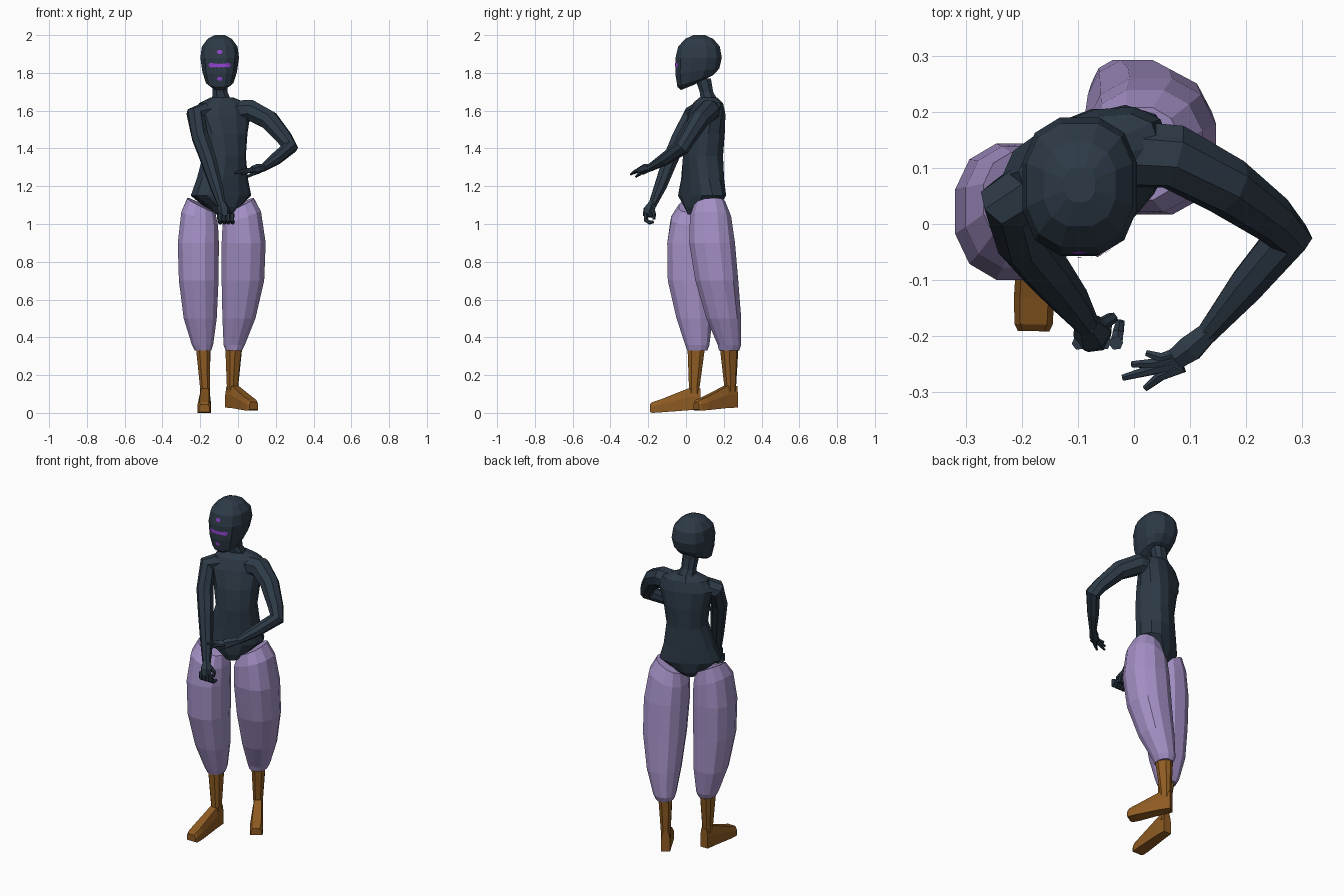
import bpy, bmesh, math
from mathutils import Vector
from mathutils.bvhtree import BVHTree


def material(name, rgb):
    m = bpy.data.materials.new(name)
    m.diffuse_color = (*rgb, 1)
    return m


SLATE = material("dark slate", (0.026, 0.042, 0.062))
LILAC = material("dusty lilac", (0.37, 0.28, 0.56))
BROWN = material("boot brown", (0.27, 0.105, 0.016))
VIOLET = material("bright violet", (0.30, 0.055, 0.64))


def finish(name, bm, mat):
    bmesh.ops.recalc_face_normals(bm, faces=bm.faces)
    me = bpy.data.meshes.new(name)
    bm.to_mesh(me)
    bm.free()
    me.materials.append(mat)
    ob = bpy.data.objects.new(name, me)
    bpy.context.collection.objects.link(ob)
    return ob


def skin(bm, rings):
    """Join rings of points into a closed tube."""
    vs = [[bm.verts.new(p) for p in r] for r in rings]
    n = len(vs[0])
    for a, b in zip(vs, vs[1:]):
        for i in range(n):
            bm.faces.new((a[i], a[(i + 1) % n], b[(i + 1) % n], b[i]))
    bm.faces.new(vs[0][::-1])
    bm.faces.new(vs[-1])


def loft(name, rings, n, mat, power=0.85):
    """Stack of level ovals: z, cx, cy, rx, ry, yaw degrees, tilt x, tilt y."""
    out = []
    for ring in rings:
        z, cx, cy, rx, ry, yaw, tx, ty = (tuple(ring) + (0, 0, 0))[:8]
        yaw = math.radians(yaw)
        pts = []
        for i in range(n):
            t = math.tau * (i + 0.5) / n
            c, s = math.cos(t), math.sin(t)
            u = math.copysign(abs(c) ** power, c) * rx
            v = math.copysign(abs(s) ** power, s) * ry
            x = u * math.cos(yaw) - v * math.sin(yaw)
            y = u * math.sin(yaw) + v * math.cos(yaw)
            pts.append((cx + x, cy + y, z + tx * x + ty * y))
        out.append(pts)
    bm = bmesh.new()
    skin(bm, out)
    return finish(name, bm, mat)


def add_limb(bm, path, n):
    """Tube along a path of x, y, z, radius."""
    p = [Vector(q[:3]) for q in path]
    rings = []
    for i, q in enumerate(path):
        d0 = (p[i] - p[i - 1]).normalized() if i else Vector()
        d1 = (p[i + 1] - p[i]).normalized() if i < len(p) - 1 else Vector()
        d = (d0 + d1).normalized()
        side = d.cross(Vector((0.35, -0.3, 0.89)) if abs(d.z) < 0.8 else Vector((0.8, 0.6, 0))).normalized()
        up = side.cross(d)
        # keep the ring phase steady from one ring to the next
        if rings:
            ref = (rings[-1][0] - p[i - 1])
            side = (ref - d * ref.dot(d)).normalized()
            up = side.cross(d)
        rings.append([p[i] + q[3] * (side * math.cos(math.tau * k / n) + up * math.sin(math.tau * k / n))
                      for k in range(n)])
    skin(bm, rings)


def limbs(name, paths, n, mat):
    bm = bmesh.new()
    for path in paths:
        add_limb(bm, path, n)
    return finish(name, bm, mat)


# Head, with the jaw line rising to the back
HX = -0.097
head = loft("head", [
    (1.722, HX, 0.005, 0.036, 0.034, 0, 0, 0.4),
    (1.757, HX, 0.05, 0.075, 0.098, 0, 0, 0.33),
    (1.81, HX, 0.06, 0.094, 0.12, 0, 0, 0.12),
    (1.88, HX, 0.067, 0.105, 0.126),
    (1.94, HX, 0.069, 0.097, 0.113),
    (1.98, HX, 0.07, 0.066, 0.076),
    (2.0, HX, 0.07, 0.028, 0.032)], 12, SLATE, 0.8)

# Face marks: thin discs laid on the face
tree = BVHTree.FromPolygons([v.co for v in head.data.vertices],
                            [tuple(f.vertices) for f in head.data.polygons])
bm = bmesh.new()
for dx, z, w, h in [(-0.043, 1.841, 0.016, 0.013), (-0.021, 1.84, 0.014, 0.011), (0, 1.839, 0.013, 0.011),
                    (0.021, 1.84, 0.014, 0.011), (0.043, 1.841, 0.016, 0.013),
                    (0, 1.911, 0.015, 0.011), (0, 1.769, 0.015, 0.011)]:
    def on_face(x, zz):
        hit = tree.ray_cast(Vector((x, -1, zz)), Vector((0, 1, 0)))[0]
        return bm.verts.new(hit + Vector((0, -0.003, 0)))
    mid = on_face(HX + dx, z)
    rim = [on_face(HX + dx + w * math.cos(k * math.tau / 8), z + h * math.sin(k * math.tau / 8)) for k in range(8)]
    for k in range(8):
        bm.faces.new((mid, rim[k], rim[(k + 1) % 8]))
finish("face_marks", bm, VIOLET)

# Neck
loft("neck", [(1.63, -0.085, 0.12, 0.075, 0.06), (1.67, -0.09, 0.118, 0.05, 0.045),
              (1.70, -0.095, 0.108, 0.042, 0.038), (1.77, -0.097, 0.09, 0.045, 0.045)], 8, SLATE)

# Torso, twisting from hips to shoulders
loft("torso", [
    (1.05, -0.085, 0.07, 0.045, 0.065, 32),
    (1.09, -0.085, 0.083, 0.09, 0.09, 32),
    (1.15, -0.09, 0.085, 0.172, 0.098, 30),
    (1.24, -0.083, 0.088, 0.14, 0.1, 27),
    (1.36, -0.072, 0.09, 0.113, 0.103, 24),
    (1.48, -0.077, 0.1, 0.128, 0.1, 22),
    (1.58, -0.085, 0.11, 0.155, 0.085, 20),
    (1.64, -0.08, 0.117, 0.13, 0.066, 20),
    (1.67, -0.085, 0.118, 0.06, 0.045, 20)], 12, SLATE)

# Arms: one hangs across the front, the other is bent at the waist
limbs("right_arm", [[
    (-0.14, 0.09, 1.60, 0.058), (-0.225, 0.035, 1.575, 0.053), (-0.2, -0.03, 1.46, 0.047),
    (-0.155, -0.085, 1.335, 0.043), (-0.115, -0.135, 1.2, 0.035), (-0.085, -0.178, 1.1, 0.023)]], 8, SLATE)
limbs("left_arm", [[
    (-0.01, 0.125, 1.595, 0.062), (0.07, 0.12, 1.6, 0.06), (0.165, 0.068, 1.55, 0.054),
    (0.245, 0.01, 1.455, 0.044), (0.275, -0.022, 1.405, 0.043), (0.2, -0.11, 1.345, 0.034),
    (0.13, -0.195, 1.295, 0.02)]], 8, SLATE)

# Hands: a loose fist and an open hand
fist = [[(-0.085, -0.178, 1.11, 0.022), (-0.075, -0.195, 1.075, 0.034), (-0.07, -0.203, 1.04, 0.028)],
        [(-0.06, -0.18, 1.085, 0.012), (-0.04, -0.168, 1.05, 0.011), (-0.045, -0.17, 1.025, 0.008)]]
for i in range(4):
    x = -0.098 + 0.022 * i
    fist.append([(x, -0.212, 1.055, 0.013), (x, -0.212, 1.02, 0.012),
                 (x + 0.004, -0.192, 1.007, 0.011), (x + 0.008, -0.172, 1.012, 0.008)])
limbs("right_hand", fist, 6, SLATE)

palm = Vector((0.075, -0.24, 1.285))
opened = [[(0.135, -0.19, 1.298, 0.02), (0.1, -0.222, 1.29, 0.027), (*palm, 0.022)]]
for tip in [(0.02, -0.293, 1.262), (-0.02, -0.274, 1.268), (-0.004, -0.25, 1.275), (0.022, -0.23, 1.282)]:
    tip = Vector(tip)
    knuckle = palm.lerp(tip, 0.5) + Vector((0, -0.004, 0.004))
    start = palm + Vector((0.012, (tip.y + 0.26) * 0.4, 0))
    opened.append([(*start, 0.013), (*knuckle, 0.01), (*tip, 0.006)])
opened.append([(0.11, -0.225, 1.28, 0.013), (0.07, -0.25, 1.262, 0.01), (0.05, -0.265, 1.25, 0.006)])
limbs("left_hand", opened, 6, SLATE)

# Baggy trouser legs, cut higher on the outer hip
loft("right_trouser_leg", [
    (0.33, -0.185, 0.06, 0.045, 0.055), (0.36, -0.188, 0.06, 0.058, 0.066),
    (0.50, -0.2, 0.045, 0.09, 0.098), (0.70, -0.208, 0.022, 0.108, 0.122),
    (0.90, -0.21, 0.022, 0.112, 0.125), (1.03, -0.203, 0.03, 0.1, 0.112, 0, -0.35, 0),
    (1.10, -0.195, 0.045, 0.075, 0.085, 0, -0.5, 0.1)], 12, LILAC)
loft("left_trouser_leg", [
    (0.33, -0.022, 0.228, 0.045, 0.055), (0.36, -0.02, 0.23, 0.058, 0.064),
    (0.50, 0.005, 0.2, 0.09, 0.095), (0.70, 0.026, 0.163, 0.116, 0.117),
    (0.90, 0.03, 0.138, 0.12, 0.125), (1.03, 0.02, 0.13, 0.105, 0.112, 0, 0.35, 0),
    (1.10, 0.01, 0.125, 0.075, 0.085, 0, 0.5, 0.1)], 12, LILAC)


# Boots: a tapering shaft and a wedge foot turned to its heading
def boot(name, x, y, heading, length, lift, top):
    a = math.radians(heading)
    fwd, side = Vector((math.sin(a), -math.cos(a), 0)), Vector((math.cos(a), math.sin(a), 0))
    loft(name + "_shaft", [(0.10, x, y, 0.027, 0.029, heading), (0.14, x, y, 0.028, 0.03, heading),
                           (0.36, *top, 0.041, 0.05, heading)], 8, BROWN, 0.75)
    stations = [(-0.033, 0.016, 0.13, 0.025), (0.03, 0.014, 0.13, 0.029),
                (length * 0.75, 0.003, 0.072, 0.036), (length - 0.012, 0, 0.057, 0.034),
                (length, 0.005, 0.045, 0.028)]
    rings = []
    for f, z0, z1, w in stations:
        c = Vector((x, y, lift)) + fwd * f
        rings.append([c + side * w * s + Vector((0, 0, z)) for s, z in
                      [(-1, z0), (1, z0), (1, z0 + (z1 - z0) * 0.6), (0.7, z1), (-0.7, z1), (-1, z0 + (z1 - z0) * 0.6)]])
    bm = bmesh.new()
    skin(bm, rings)
    finish(name + "_foot", bm, BROWN)


boot("right_boot", -0.175, 0.044, -1, 0.235, 0.0, (-0.185, 0.055))
boot("left_boot", -0.029, 0.234, 32, 0.212, 0.012, (-0.022, 0.228))
